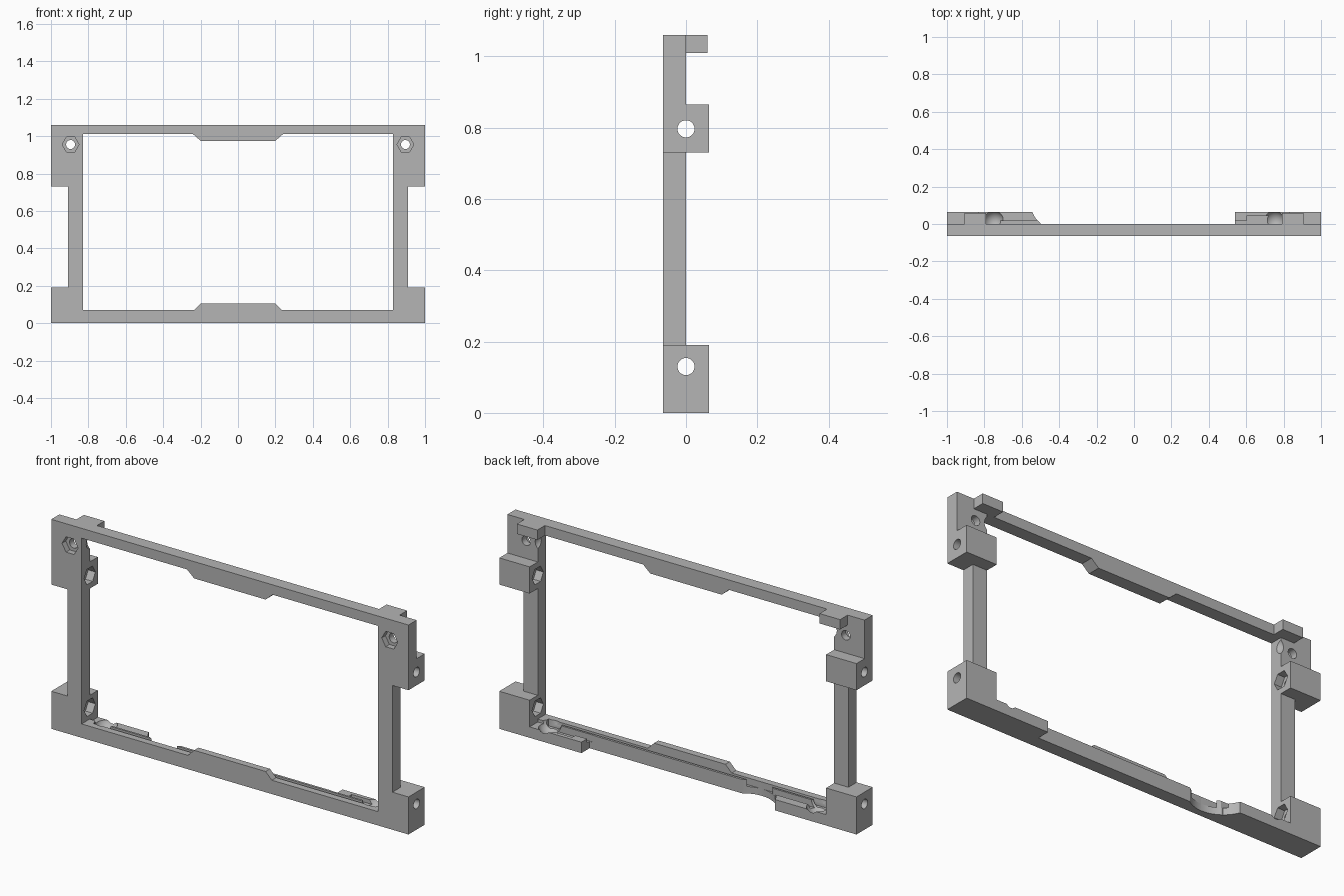
import bpy, bmesh, math
from mathutils import Matrix

cube = bpy.data.objects.get("Cube")
if cube:
    bpy.data.objects.remove(cube, do_unlink=True)

grey = bpy.data.materials.new("matte grey")
grey.use_nodes = True
GREY = (0.46, 0.46, 0.46, 1)
grey.diffuse_color = GREY
grey.node_tree.nodes["Principled BSDF"].inputs["Base Color"].default_value = GREY


def finish(name, bm):
    bmesh.ops.recalc_face_normals(bm, faces=bm.faces)
    mesh = bpy.data.meshes.new(name)
    bm.to_mesh(mesh)
    bm.free()
    mesh.materials.append(grey)
    ob = bpy.data.objects.new(name, mesh)
    bpy.context.collection.objects.link(ob)
    return ob


def prism(name, outline, y0, y1):
    """Extrude an x-z outline from y0 to y1."""
    bm = bmesh.new()
    face = bm.faces.new([bm.verts.new((x, y0, z)) for x, z in outline])
    ext = bmesh.ops.extrude_face_region(bm, geom=[face])
    verts = [g for g in ext["geom"] if isinstance(g, bmesh.types.BMVert)]
    bmesh.ops.translate(bm, verts=verts, vec=(0, y1 - y0, 0))
    return finish(name, bm)


def box(name, x0, x1, y0, y1, z0, z1):
    return prism(name, [(x0, z0), (x1, z0), (x1, z1), (x0, z1)], y0, y1)


def rod(name, center, radius, length, axis, sides=32, spin=0):
    bm = bmesh.new()
    turn = {"X": Matrix.Rotation(math.pi / 2, 4, "Y"),
            "Y": Matrix.Rotation(math.pi / 2, 4, "X"),
            "Z": Matrix.Identity(4)}[axis]
    bmesh.ops.create_cone(
        bm, cap_ends=True, segments=sides, radius1=radius, radius2=radius, depth=length,
        matrix=Matrix.Translation(center) @ turn @ Matrix.Rotation(spin, 4, "Z"))
    return finish(name, bm)


def ball(name, center, radius):
    bm = bmesh.new()
    bmesh.ops.create_uvsphere(bm, u_segments=32, v_segments=16, radius=radius,
                              matrix=Matrix.Translation(center))
    return finish(name, bm)


def combine(target, other, operation):
    mod = target.modifiers.new(operation.lower(), "BOOLEAN")
    mod.operation, mod.solver, mod.object = operation, "EXACT", other
    bpy.context.view_layer.objects.active = target
    bpy.ops.object.modifier_apply(modifier=mod.name)
    bpy.data.objects.remove(other, do_unlink=True)


FRONT, BACK = -0.065, 0.065
TOP = 1.06

# Front plate with side recesses and its window
half = [(1, 0), (1, 0.19), (0.91, 0.19), (0.91, 0.73), (1, 0.73), (1, TOP)]
outline = half + [(-x, z) for x, z in reversed(half)]
frame = prism("mounting_frame", outline, FRONT, 0)
half = [(0.83, 0.07), (0.83, 1.01), (0.24, 1.01), (0.2, 0.975)]
window = half + [(-x, z) for x, z in reversed(half)]
combine(frame, prism("window_cutter", window, -0.2, 0.2), "DIFFERENCE")

# Thin stop tab on the bottom rail
combine(frame, prism("bottom_tab", [(-0.245, 0.06), (0.245, 0.06), (0.235, 0.07), (0.2, 0.105),
                                    (-0.2, 0.105), (-0.235, 0.07)], FRONT, -0.03), "UNION")

# Corner blocks, ledges and top hooks on the back
for s in (-1, 1):
    end = 0.54 if s > 0 else 0.5

    def add(name, xa, xb, y1, z0, z1):
        combine(frame, box(name, min(s * xa, s * xb), max(s * xa, s * xb),
                           -0.01, y1, z0, z1), "UNION")

    add("lower_block", 0.83, 1, BACK, 0, 0.19)
    add("upper_block", 0.83, 1, BACK, 0.73, 0.865)
    add("ledge", end, 0.85, BACK, 0, 0.055)
    add("top_hook", 0.79, 0.905, 0.06, 1.01, TOP)

# Cable channel, thumb notch and ledge grooves
cutters = [
    box("channel", -0.79, 0.79, -0.03, -0.012, 0.035, 0.2),
    rod("thumb_notch", (-0.405, 0.12, 0.05), 0.15, 0.3, "Z", 48),
    box("left_groove", 0.52, 0.75, -0.002, 0.02, 0.035, 0.2),
    box("right_groove", -0.75, -0.48, -0.002, 0.02, 0.035, 0.2),
    box("left_pocket", 0.605, 0.72, 0.01, 0.045, 0.035, 0.2),
]

# Round cups, bolt holes and hexagonal nut pockets
for s in (-1, 1):
    cutters += [
        ball("cup", (s * 0.75, 0.02, 0.075), 0.055),
        ball("corner_relief", (s * 0.8, 0.005, 0.965), 0.045),
        rod("front_hole", (s * 0.895, 0, 0.955), 0.024, 0.4, "Y"),
        rod("front_nut", (s * 0.895, FRONT, 0.955), 0.045, 0.06, "Y", 6, math.pi / 2),
    ]
    for z in (0.13, 0.797):
        cutters += [
            rod("side_hole", (s * 0.92, 0, z), 0.024, 0.4, "X"),
            rod("side_nut", (s * 0.83, 0, z), 0.045, 0.08, "X", 6),
        ]
for cutter in cutters:
    combine(frame, cutter, "DIFFERENCE")

bpy.ops.object.select_all(action="DESELECT")
frame.select_set(True)
bpy.context.view_layer.objects.active = frame
bpy.ops.object.shade_smooth_by_angle(angle=math.radians(30))
